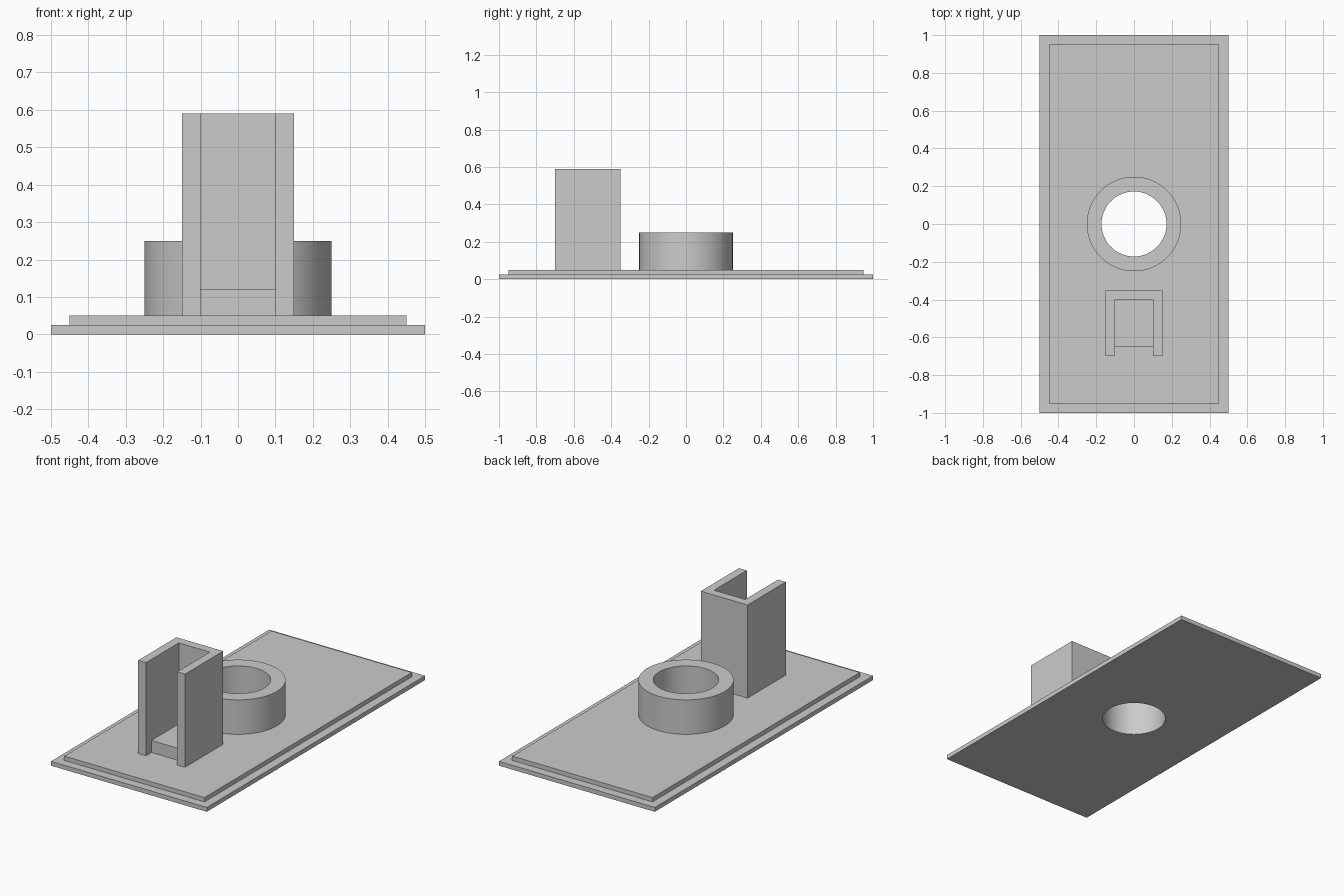
import bpy
import math

cube = bpy.data.objects.get("Cube")
if cube:
    bpy.data.objects.remove(cube, do_unlink=True)

grey = bpy.data.materials.new("plain grey")
grey.use_nodes = True
colour = (0.6, 0.6, 0.6, 1)
grey.diffuse_color = colour
grey.node_tree.nodes["Principled BSDF"].inputs["Base Color"].default_value = colour

HOLE_RADIUS = 0.172
SIDES = 96


def box(name, low, high):
    """Box between two opposite corners."""
    centre = [(a + b) / 2 for a, b in zip(low, high)]
    bpy.ops.mesh.primitive_cube_add(size=1, location=centre)
    obj = bpy.context.object
    obj.name = name
    obj.scale = [b - a for a, b in zip(low, high)]
    bpy.ops.object.transform_apply(location=False, rotation=False, scale=True)
    obj.data.materials.append(grey)
    return obj


def cylinder(name, radius, bottom, top):
    """Upright cylinder on the central axis."""
    bpy.ops.mesh.primitive_cylinder_add(
        vertices=SIDES, radius=radius, depth=top - bottom,
        location=(0, 0, (bottom + top) / 2))
    obj = bpy.context.object
    obj.name = name
    obj.data.materials.append(grey)
    return obj


def smooth(obj):
    bpy.ops.object.select_all(action="DESELECT")
    obj.select_set(True)
    bpy.context.view_layer.objects.active = obj
    bpy.ops.object.shade_smooth_by_angle(angle=math.radians(30))


# Stepped base plates and round collar
base_plate = box("base_plate", (-0.5, -1, 0), (0.5, 1, 0.025))
upper_plate = box("upper_plate", (-0.45, -0.95, 0.025), (0.45, 0.95, 0.05))
collar = cylinder("round_collar", 0.25, 0.05, 0.25)

# Through hole shared by plates and collar
cutter = cylinder("hole_cutter", HOLE_RADIUS, -0.1, 0.4)
for part in (base_plate, upper_plate, collar):
    cut = part.modifiers.new("through_hole", "BOOLEAN")
    cut.operation = "DIFFERENCE"
    cut.solver = "EXACT"
    cut.object = cutter
    bpy.context.view_layer.objects.active = part
    bpy.ops.object.modifier_apply(modifier=cut.name)
    smooth(part)
bpy.data.objects.remove(cutter, do_unlink=True)

# Upright channel, open at the front and top: U outline extruded upwards
outline = [(-0.15, -0.7), (-0.1, -0.7), (-0.1, -0.4), (0.1, -0.4),
           (0.1, -0.7), (0.15, -0.7), (0.15, -0.35), (-0.15, -0.35)]
bottom, top = 0.05, 0.59
count = len(outline)
verts = [(x, y, z) for z in (bottom, top) for x, y in outline]
faces = [tuple(reversed(range(count))), tuple(range(count, 2 * count))]
for i in range(count):
    j = (i + 1) % count
    faces.append((i, j, j + count, i + count))
mesh = bpy.data.meshes.new("upright_channel")
mesh.from_pydata(verts, [], faces)
mesh.materials.append(grey)
channel = bpy.data.objects.new("upright_channel", mesh)
bpy.context.collection.objects.link(channel)

# Raised floor inside the channel
box("channel_floor", (-0.1, -0.65, 0.05), (0.1, -0.4, 0.12))
